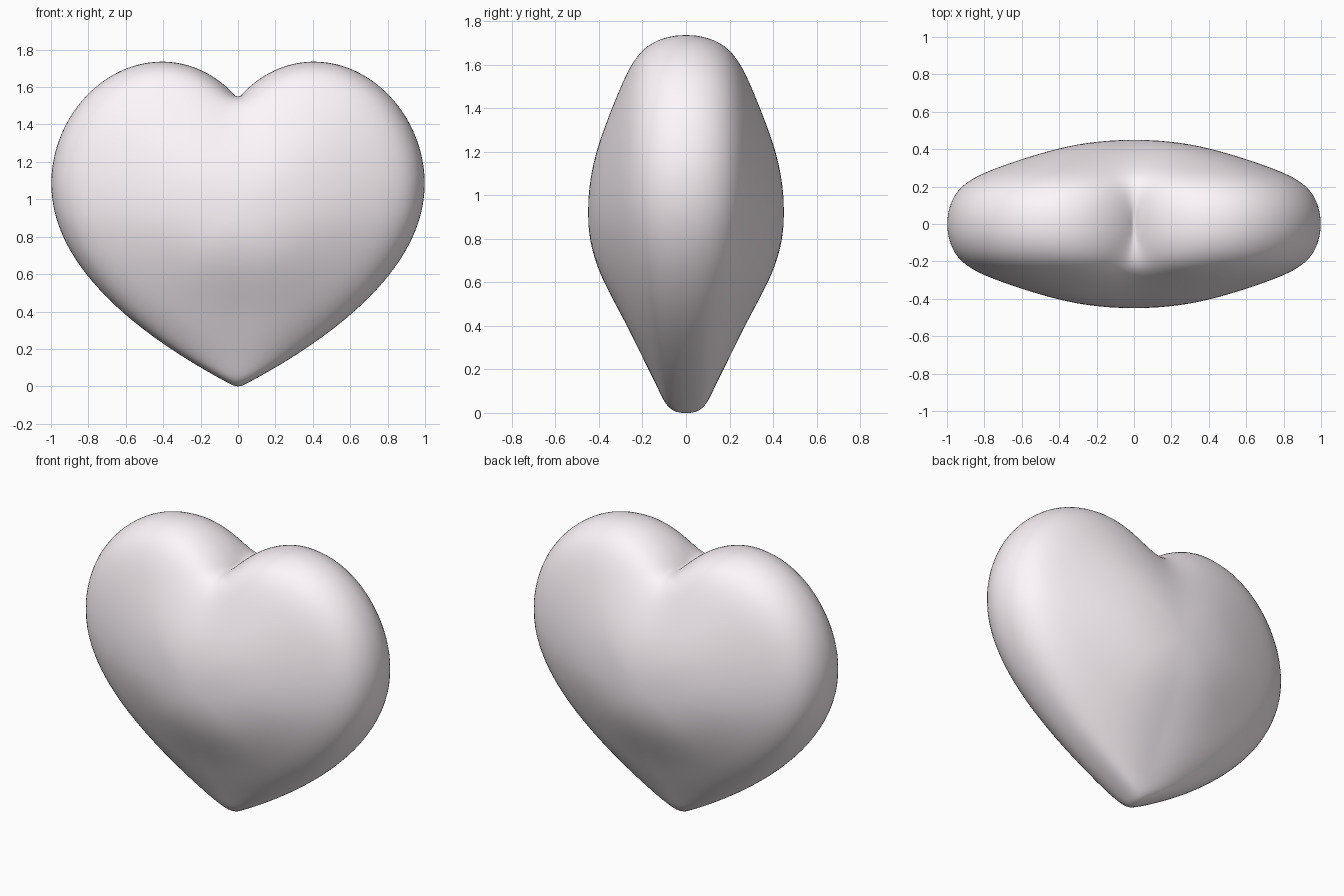
import bpy, bmesh, math
from mathutils import Vector
from mathutils.geometry import interpolate_bezier

if "Cube" in bpy.data.objects:
    bpy.data.objects.remove(bpy.data.objects["Cube"])

CENTRE_Z = 0.92
STEPS = 22

# Right half of the heart outline (x, z): notch -> lobe top -> side -> tip
segments = [
    ((0, 1.54), (0.10, 1.655), (0.24, 1.737), (0.41, 1.737)),
    ((0.41, 1.737), (0.72, 1.737), (1.0, 1.44), (1.0, 1.08)),
    ((1.0, 1.08), (1.0, 0.55), (0.32, 0.155), (0, -0.01)),
]
right = []
for seg in segments:
    pts = interpolate_bezier(*[Vector((x, z, 0)) for x, z in seg], STEPS)
    right += [(p.x, p.y) for p in pts[:-1]]
right.append((0, -0.01))
outline = right + [(-x, z) for x, z in right[-2:0:-1]]
n = len(outline)
# Softening strength: strong at the notch, gentle at the tip
blend = [0.5 * math.exp(-(x / 0.45) ** 2) if z > CENTRE_Z
         else 0.2 * math.exp(-(x / 0.35) ** 2) for x, z in outline]

# Pillow profile from rim to centre: (scale, depth at sides, depth at tip)
profile = [
    (1.0, 0, 0), (0.997, 0.05, 0.045), (0.985, 0.10, 0.083),
    (0.962, 0.152, 0.105), (0.925, 0.20, 0.130), (0.87, 0.24, 0.165),
    (0.80, 0.275, 0.206), (0.70, 0.313, 0.257), (0.60, 0.347, 0.308),
    (0.50, 0.378, 0.355), (0.40, 0.405, 0.395), (0.30, 0.426, 0.422),
    (0.20, 0.440, 0.440), (0.10, 0.448, 0.448),
]

bm = bmesh.new()


def rounded(times):
    """Outline with its notch and tip progressively softened."""
    pts = list(outline)
    for _ in range(times):
        pts = [tuple(p + b * ((q + r) / 2 - p) for p, q, r in
                     zip(pts[i], pts[i - 1], pts[(i + 1) % n]))
               for i, b in enumerate(blend)]
    return pts


def ring(scale, side, tip, sign):
    verts = []
    shape = rounded(int(800 * (1 - scale) ** 1.2))
    for (x, z), (_, z0) in zip(shape, outline):
        w = min(1.0, max(0.0, 1 - z0)) ** 1.5
        y = sign * (side + (tip - side) * w)
        verts.append(bm.verts.new((x * scale, y, CENTRE_Z + (z - CENTRE_Z) * scale)))
    return verts


# Shared rim, then front and back pillows
rim = ring(*profile[0], 1)
for sign in (-1, 1):
    prev = rim
    for row in profile[1:]:
        cur = ring(*row, sign)
        for i in range(n):
            j = (i + 1) % n
            bm.faces.new((prev[i], prev[j], cur[j], cur[i]))
        prev = cur
    pole = bm.verts.new((0, sign * 0.45, CENTRE_Z))
    for i in range(n):
        bm.faces.new((prev[i], prev[(i + 1) % n], pole))

bmesh.ops.recalc_face_normals(bm, faces=bm.faces)
for f in bm.faces:
    f.smooth = True
mesh = bpy.data.meshes.new("heart")
bm.to_mesh(mesh)
bm.free()
heart = bpy.data.objects.new("heart", mesh)
bpy.context.collection.objects.link(heart)

# Pale pinkish white surface
mat = bpy.data.materials.new("pale")
mat.diffuse_color = (1.0, 0.93, 0.97, 1)
mat.use_nodes = True
mat.node_tree.nodes["Principled BSDF"].inputs["Base Color"].default_value = mat.diffuse_color
mesh.materials.append(mat)

# Soften the facets
sub = heart.modifiers.new("smooth", 'SUBSURF')
sub.levels = sub.render_levels = 1
